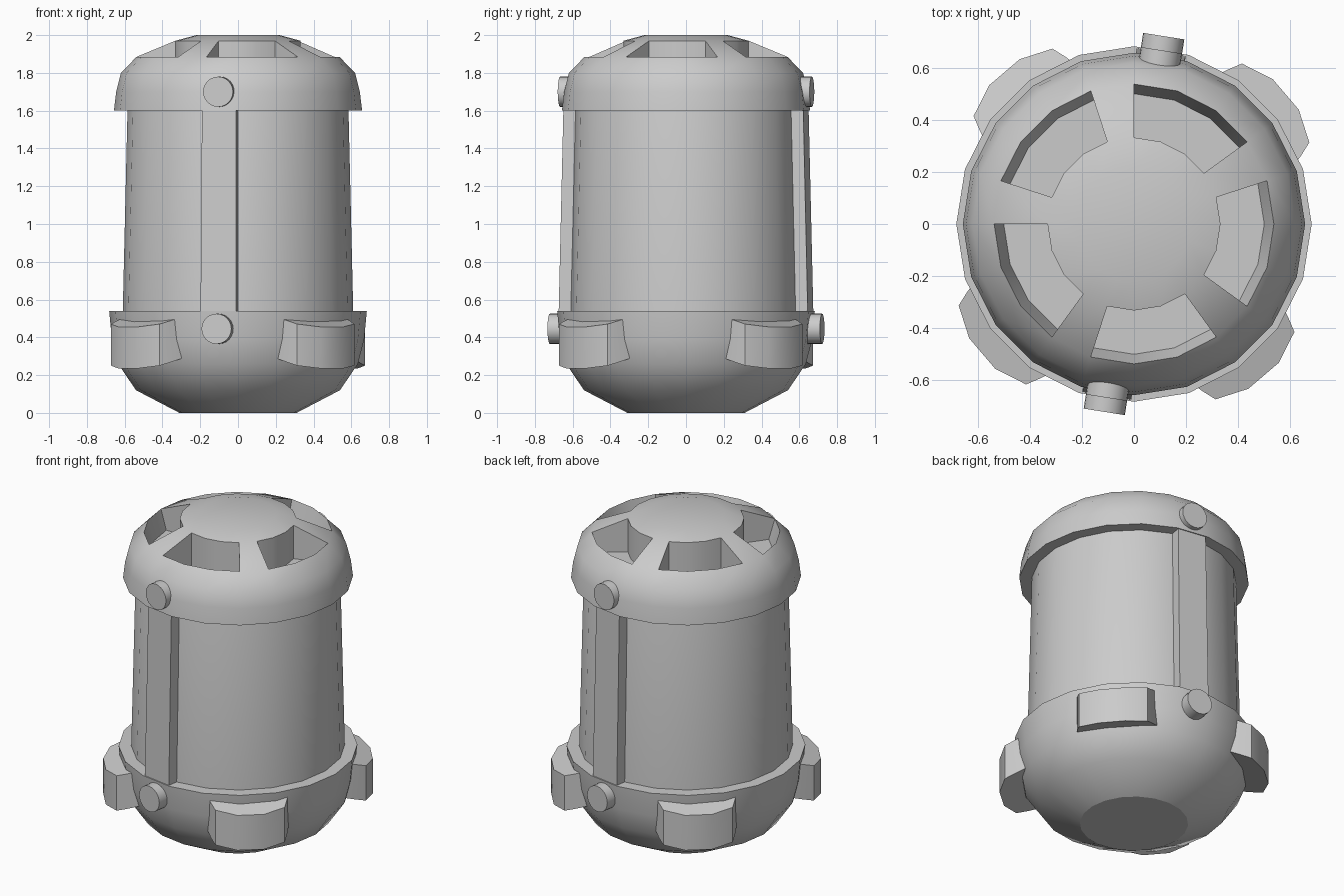
import bpy, bmesh, math
from mathutils import Vector, Matrix

if "Cube" in bpy.data.objects:
    bpy.data.objects.remove(bpy.data.objects["Cube"])

N = 20                      # sides of the main body
STEP = 2 * math.pi / N


def polar(r, a, z):
    return Vector((r * math.cos(a), r * math.sin(a), z))


def finish(name, bm, angle=40):
    bmesh.ops.recalc_face_normals(bm, faces=bm.faces)
    me = bpy.data.meshes.new(name)
    bm.to_mesh(me)
    bm.free()
    ob = bpy.data.objects.new(name, me)
    bpy.context.collection.objects.link(ob)
    bpy.ops.object.select_all(action='DESELECT')
    ob.select_set(True)
    bpy.context.view_layer.objects.active = ob
    bpy.ops.object.shade_smooth_by_angle(angle=math.radians(angle))
    return ob


def lathe(profile, skip=lambda ring, col: False):
    """Closed solid of revolution; skip leaves out chosen faces."""
    bm = bmesh.new()
    rings = [[bm.verts.new(polar(r, j * STEP, z)) for j in range(N)]
             for r, z in profile]
    for i in range(len(rings) - 1):
        for j in range(N):
            if not skip(i, j):
                k = (j + 1) % N
                bm.faces.new((rings[i][j], rings[i][k],
                              rings[i + 1][k], rings[i + 1][j]))
    bm.faces.new(rings[0])
    bm.faces.new(rings[-1])
    return bm, rings


def bridge(bm, a, b):
    """Wall between two closed vertex loops."""
    for i in range(len(a)):
        k = (i + 1) % len(a)
        bm.faces.new((a[i], a[k], b[k], b[i]))


# main drum
finish("drum", lathe([(0.612, 0.50), (0.61, 0.54), (0.585, 1.6), (0.58, 1.62)])[0])

# bowl-shaped base with a flat underside
base = finish("base", lathe([(0.31, 0), (0.54, 0.12), (0.635, 0.26),
                             (0.668, 0.39), (0.682, 0.54), (0.55, 0.54)])[0])
for e in base.data.edges:
    if all(base.data.vertices[v].co.z < 0.001 for v in e.vertices):
        e.use_edge_sharp = True

# lid with five recessed vents, each three segments wide
VENT = 4
bm, rings = lathe([(0.56, 1.6), (0.657, 1.6), (0.645, 1.7), (0.62, 1.8),
                   (0.537, 1.885), (0.332, 1.97), (0.22, 2.0)],
                  lambda i, j: i == VENT and (j - 2) % 4 != 3)
for start in range(2, 2 + N, 4):
    cols = [(start + c) % N for c in range(4)]
    rim = [rings[VENT][j] for j in cols] + [rings[VENT + 1][j] for j in reversed(cols)]
    floor = [bm.verts.new(polar(0.50, j * STEP, 1.76)) for j in cols]
    floor += [bm.verts.new(polar(0.332, j * STEP, 1.76)) for j in reversed(cols)]
    bridge(bm, rim, floor)
    for c in range(3):
        bm.faces.new((floor[c], floor[c + 1], floor[6 - c], floor[7 - c]))
finish("lid", bm)

for side, turn in (("front", 0), ("back", math.pi)):
    mid = math.radians(-99) + turn
    out = polar(1, mid, 0)

    # raised strip on one facet of the drum
    bm = bmesh.new()
    inner = [bm.verts.new(polar(r, mid + s * STEP / 2, z))
             for r, s, z in ((0.608, -1, 0.53), (0.608, 1, 0.53),
                             (0.583, 1, 1.605), (0.583, -1, 1.605))]
    outer = [bm.verts.new(v.co + out * 0.067) for v in inner]
    bridge(bm, inner, outer)
    bm.faces.new(inner)
    bm.faces.new(outer)
    finish(side + "_strip", bm, 30)

    # round bolts at each end of the strip
    for label, z, r0, r1 in (("upper", 1.70, 0.605, 0.675), ("lower", 0.445, 0.62, 0.73)):
        bm = bmesh.new()
        turn_out = out.to_track_quat('Z', 'Y').to_matrix().to_4x4()
        place = Matrix.Translation(out * (r0 + r1) / 2 + Vector((0, 0, z)))
        bmesh.ops.create_cone(bm, cap_ends=True, segments=24, radius1=0.08,
                              radius2=0.08, depth=r1 - r0, matrix=place @ turn_out)
        finish(f"{side}_{label}_bolt", bm, 30)

# four tilted bumper pads around the base
PLAN = [(0.58, -0.235), (0.655, -0.218), (0.715, -0.199), (0.766, -0.077),
        (0.766, 0.077), (0.715, 0.199), (0.655, 0.218), (0.58, 0.235)]
for i in range(4):
    a = math.radians(40.5) + i * math.pi / 2
    u, t = polar(1, a, 0), polar(1, a + math.pi / 2, 0)
    bm = bmesh.new()
    loops = []
    for z in (0.235, 0.455):
        loops.append([bm.verts.new(u * r + t * w + Vector((0, 0, z + (0.766 - r) * 0.3)))
                      for r, w in PLAN])
    bridge(bm, *loops)
    for loop in loops:
        bm.faces.new(loop)
    finish(f"bumper_pad_{i + 1}", bm, 35)
